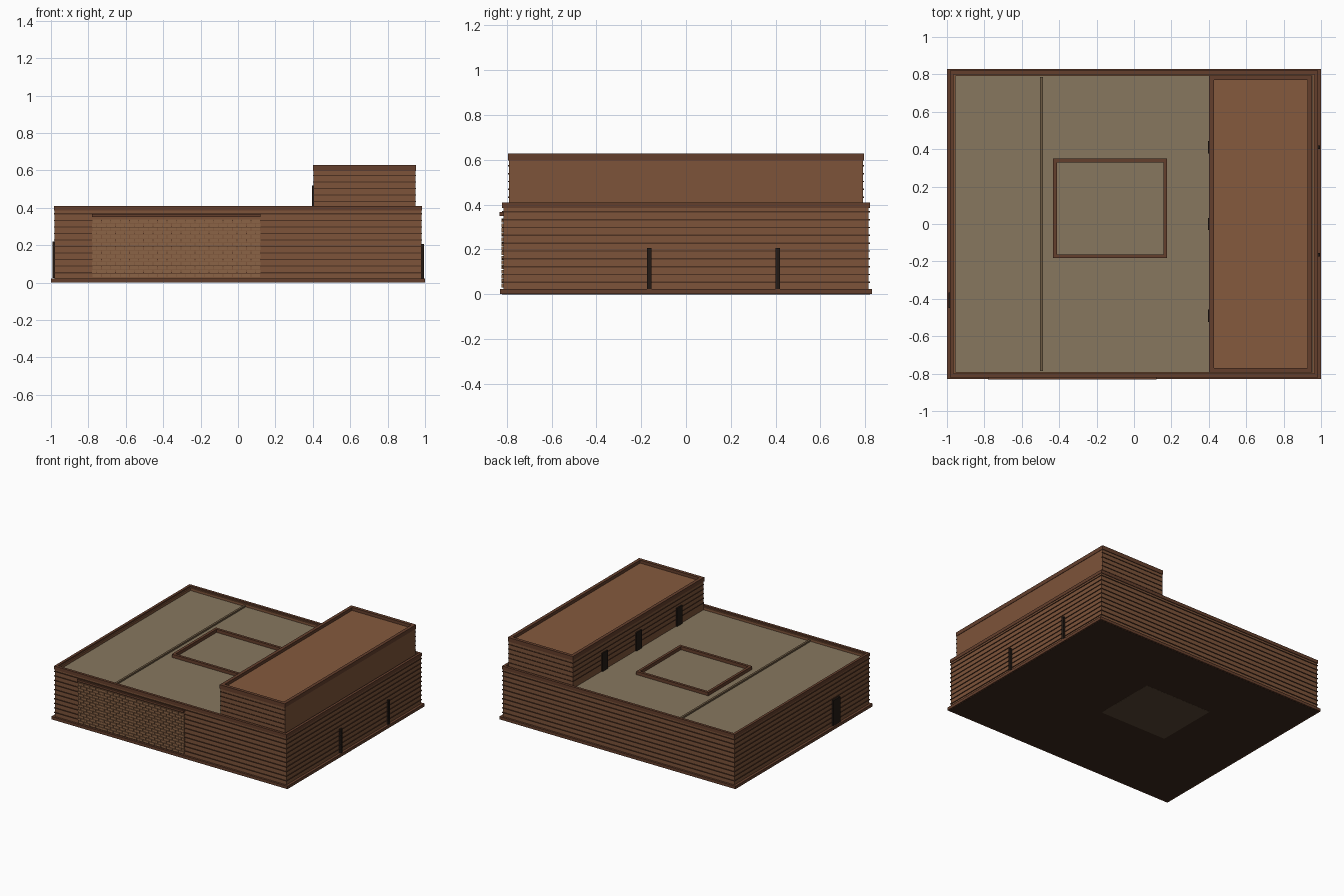
import bpy, bmesh

if "Cube" in bpy.data.objects:
    bpy.data.objects.remove(bpy.data.objects["Cube"])

def mat(name, r, g, b):
    m = bpy.data.materials.new(name)
    m.diffuse_color = (*[(c / 255) ** 2.2 for c in (r, g, b)], 1)
    m.use_nodes = True
    m.node_tree.nodes["Principled BSDF"].inputs["Base Color"].default_value = m.diffuse_color
    return m

WALL = mat("mud_wall", 124, 84, 60)
TRIM = mat("trim", 100, 65, 48)
LINE = mat("course_line", 78, 52, 38)
ROOF = mat("roof_plaster", 134, 119, 95)
BEAM = mat("roof_beam", 108, 90, 68)
UPPER = mat("upper_roof", 132, 90, 64)
BRICK = mat("brick", 138, 100, 72)
DARK = mat("dark_opening", 40, 32, 27)
FLOOR = mat("floor", 62, 44, 34)
COURT = mat("court_floor", 88, 72, 56)

def boxes(name, items, m):
    """One object from (x0, x1, y0, y1, z0, z1) boxes."""
    bm = bmesh.new()
    for x0, x1, y0, y1, z0, z1 in items:
        vs = bmesh.ops.create_cube(bm, size=1)["verts"]
        for v in vs:
            v.co.x = x1 if v.co.x > 0 else x0
            v.co.y = y1 if v.co.y > 0 else y0
            v.co.z = z1 if v.co.z > 0 else z0
    me = bpy.data.meshes.new(name)
    bm.to_mesh(me)
    bm.free()
    me.materials.append(m)
    ob = bpy.data.objects.new(name, me)
    bpy.context.collection.objects.link(ob)
    return ob

def ring(x0, x1, y0, y1, z0, z1, t):
    """Four boxes forming a rectangular frame of width t."""
    return [(x0, x1, y0, y0 + t, z0, z1), (x0, x1, y1 - t, y1, z0, z1),
            (x0, x0 + t, y0 + t, y1 - t, z0, z1), (x1 - t, x1, y0 + t, y1 - t, z0, z1)]

# Plinth and underside
boxes("plinth", [(-1, 1, -.83, .83, 0.001, .023)], TRIM)
boxes("underside_floor", [(-.99, .99, -.82, .82, 0, .01)], FLOOR)
boxes("court_floor", [(-.41, .16, -.16, .33, -.0005, .01)], COURT)

# Main block, its roof and parapet
boxes("main_block", [(-.98, .98, -.815, .815, .02, .365)], WALL)
boxes("main_roof", [(-.97, .97, -.80, .80, .36, .38)], ROOF)
boxes("parapet", ring(-.98, .98, -.815, .815, .36, .40, .025), WALL)
boxes("parapet_cap", ring(-.984, .984, -.82, .82, .385, .41, .02), TRIM)

# Horizontal courses on the main walls
courses = []
for i in range(10):
    z = .05 + i * .035
    courses += ring(-.985, .985, -.82, .82, z, z + .006, .012)
boxes("wall_courses", courses, LINE)

# Roof details: low beam and skylight curb
boxes("roof_beam", [(-.503, -.487, -.785, .785, .375, .392)], BEAM)
boxes("skylight_curb", ring(-.433, .177, -.183, .35, .375, .405, .02), TRIM)

# Upper storey
boxes("upper_block", [(.405, .95, -.79, .79, .37, .6)], WALL)
boxes("upper_roof", [(.42, .94, -.78, .78, .595, .605)], UPPER)
boxes("upper_cap", ring(.402, .953, -.795, .795, .597, .628, .025), TRIM)
upper = []
for i in range(5):
    z = .43 + i * .035
    upper += [(.405, .953, s * .79 - .004, s * .79 + .004, z, z + .006) for s in (-1, 1)]
    upper.append((.402, .41, -.79, .79, z, z + .006))
boxes("upper_courses", upper, LINE)

# Brick panel on the front, running bond, with a ledge above
bricks = []
rows, bw, bh = 15, .05, .0207
for r in range(rows):
    z = .028 + r * bh
    for c in range(-1, 18):
        a = -.78 + c * bw + (bw / 2 if r % 2 else 0)
        x0, x1 = max(a + .002, -.78), min(a + bw - .002, .12)
        if x1 - x0 > .01:
            bricks.append((x0, x1, -.823, -.812, z + .0015, z + bh - .0015))
boxes("brick_panel", bricks, BRICK)
boxes("brick_ledge", [(-.78, .12, -.832, -.81, .35, .366)], TRIM)

# Doors and slits
boxes("upper_doors", [(.395, .41, y - .033, y + .033, .38, .52) for y in (.41, 0, -.49)], DARK)
boxes("left_door", [(-.992, -.97, -.45, -.365, .025, .22)], DARK)
boxes("right_posts", [(.97, .995, y - .01, y + .01, .003, .207) for y in (-.165, .41)], DARK)
